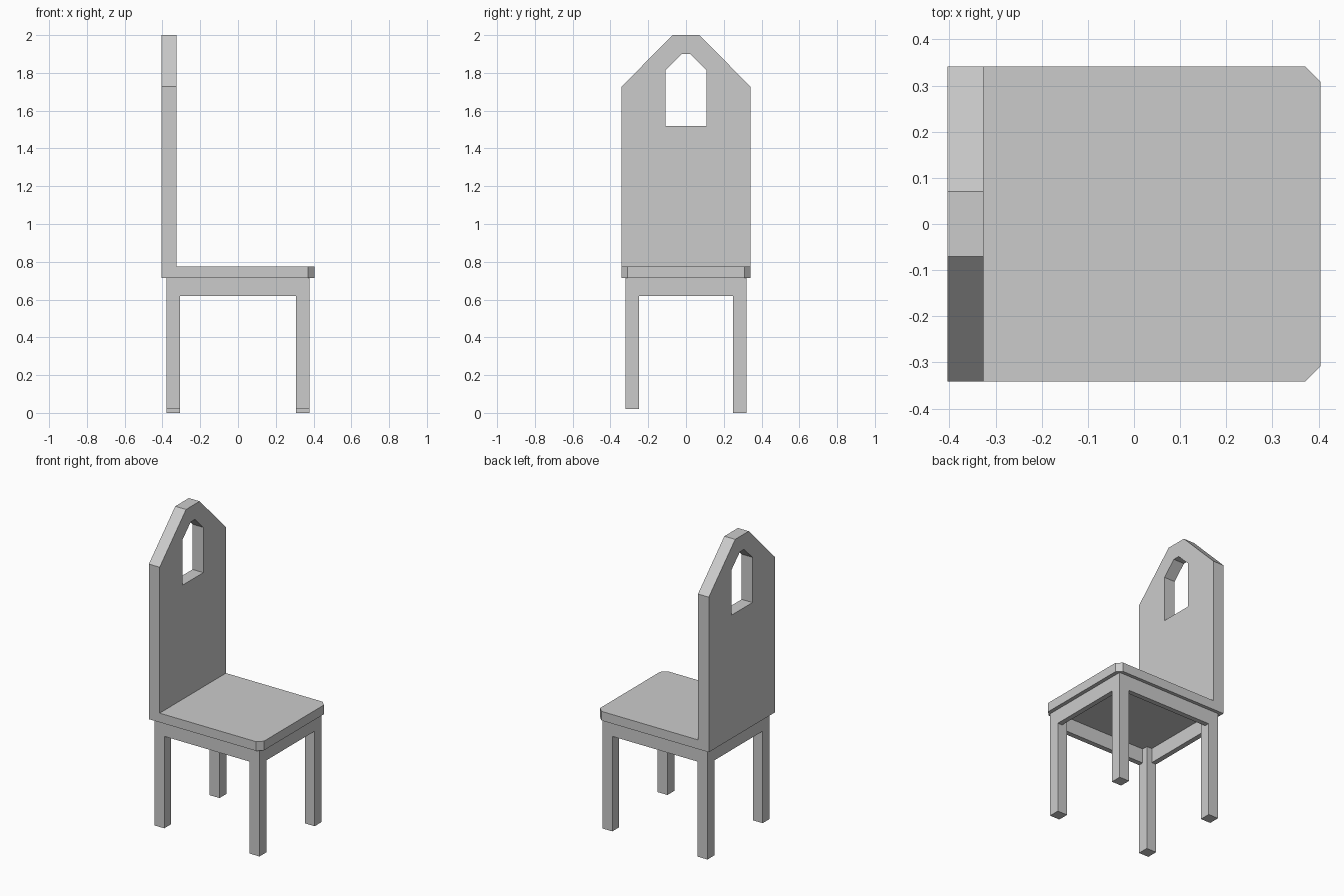
import bpy, bmesh

if "Cube" in bpy.data.objects:
    bpy.data.objects.remove(bpy.data.objects["Cube"])


def finish(bm, name):
    bmesh.ops.recalc_face_normals(bm, faces=bm.faces)
    me = bpy.data.meshes.new(name)
    bm.to_mesh(me)
    bm.free()
    ob = bpy.data.objects.new(name, me)
    bpy.context.scene.collection.objects.link(ob)
    return ob


def prism(name, points, offset):
    """Extrude a closed planar profile along offset."""
    bm = bmesh.new()
    face = bm.faces.new([bm.verts.new(p) for p in points])
    new = bmesh.ops.extrude_face_region(bm, geom=[face], use_keep_orig=True)["geom"]
    bmesh.ops.translate(bm, vec=offset, verts=[v for v in new if isinstance(v, bmesh.types.BMVert)])
    return finish(bm, name)


def box(name, x0, x1, y0, y1, z0, z1):
    return prism(name, [(x0, y0, z0), (x1, y0, z0), (x1, y1, z0), (x0, y1, z0)], (0, 0, z1 - z0))


X, Y = 0.404, 0.342            # seat half sizes
SEAT_LOW, SEAT_TOP = 0.715, 0.775
LX, LY = 0.379, 0.32           # outer faces of legs and apron
LEG, RAIL, RAIL_LOW = 0.071, 0.033, 0.62

# Seat with clipped front corners
c = 0.033
prism("seat", [(x, y, SEAT_LOW) for x, y in
               [(-X, -Y), (X - c, -Y), (X, -Y + c), (X, Y - c), (X - c, Y), (-X, Y)]],
      (0, 0, SEAT_TOP - SEAT_LOW))

# Backrest: half profile around the window, mirrored across y
half = [(0, SEAT_TOP), (Y, SEAT_TOP), (Y, 1.727), (0.07, 2), (0, 2),
        (0, 1.9), (0.022, 1.9), (0.108, 1.815), (0.108, 1.52), (0, 1.52)]
back = prism("backrest", [(-X, y, z) for y, z in half], (0.078, 0, 0))
bm = bmesh.new()
bm.from_mesh(back.data)
seam = [f for f in bm.faces if all(abs(v.co.y) < 1e-5 for v in f.verts)]
bmesh.ops.delete(bm, geom=seam, context='FACES')
bm.to_mesh(back.data)
bm.free()
mirror = back.modifiers.new("mirror", 'MIRROR')
mirror.use_axis = (False, True, False)

# Legs: the pair on the -y side is slightly shorter
for xn, sx in (("front", 1), ("rear", -1)):
    for yn, sy, foot in (("right", -1, 0.02), ("left", 1, 0.0)):
        xs = sorted((sx * LX, sx * (LX - LEG)))
        ys = sorted((sy * LY, sy * (LY - LEG)))
        box(f"{xn}_{yn}_leg", *xs, *ys, foot, SEAT_LOW)

# Apron rails between the legs, flush with their outer faces
for xn, s in (("front", 1), ("rear", -1)):
    box(f"{xn}_rail", *sorted((s * LX, s * (LX - RAIL))), LEG - LY, LY - LEG, RAIL_LOW, SEAT_LOW)
for yn, s in (("right", -1), ("left", 1)):
    box(f"{yn}_rail", LEG - LX, LX - LEG, *sorted((s * LY, s * (LY - RAIL))), RAIL_LOW, SEAT_LOW)
